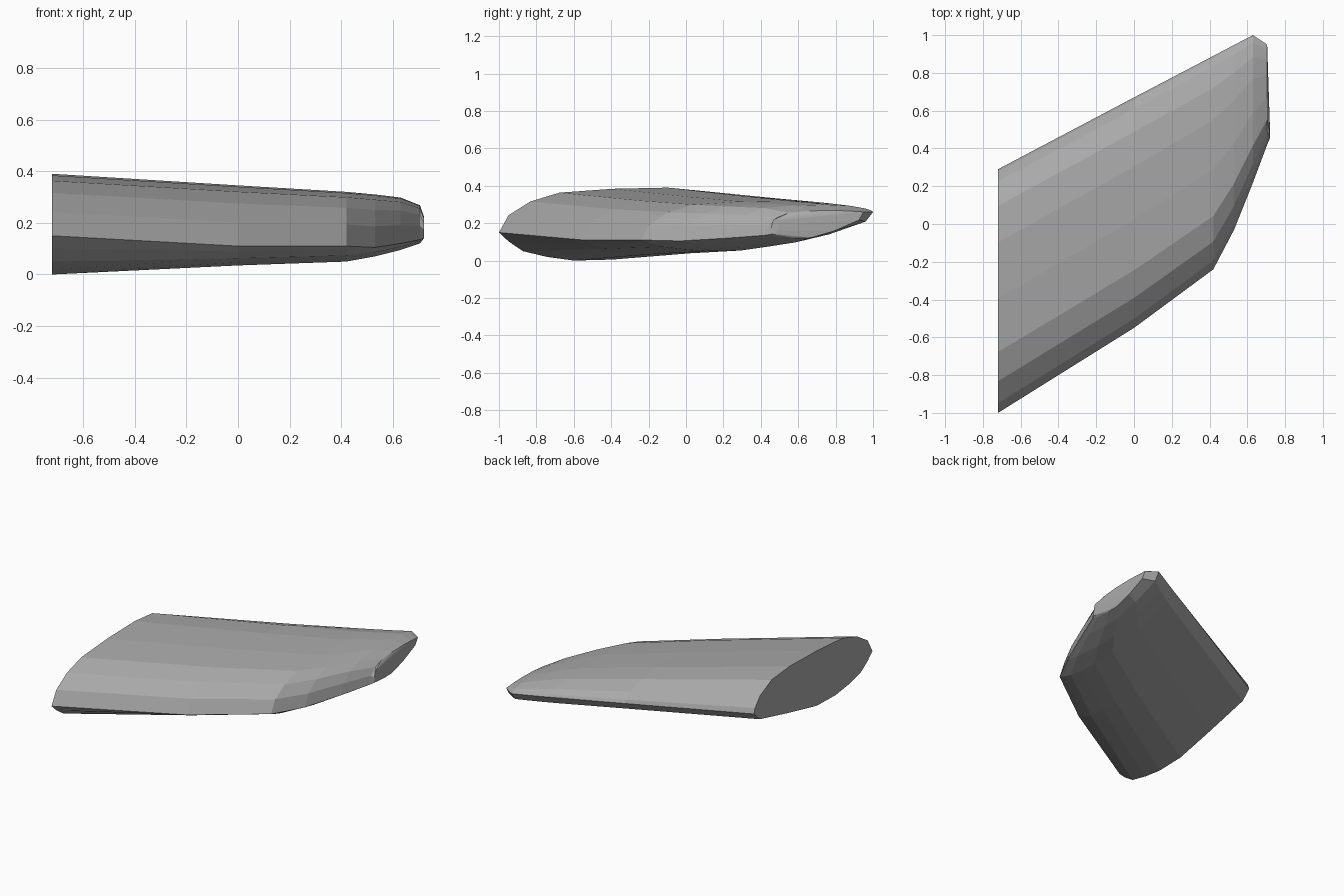
import bpy, bmesh

if "Cube" in bpy.data.objects:
    bpy.data.objects.remove(bpy.data.objects["Cube"])

grey = bpy.data.materials.new("plain grey")
grey.use_nodes = True
colour = (0.4, 0.4, 0.4, 1)
grey.diffuse_color = colour
grey.node_tree.nodes["Principled BSDF"].inputs["Base Color"].default_value = colour

# Section profile: position along the chord, share of upper or lower thickness
upper = [(0.04, 0.38), (0.13, 0.68), (0.25, 0.88), (0.47, 0.97), (0.7, 1),
         (0.85, 0.9), (0.95, 0.55), (0.99, 0.2)]
lower = [(0.95, 0.28), (0.7, 0.63), (0.47, 0.97), (0.31, 1), (0.2, 0.88),
         (0.1, 0.68), (0.04, 0.33)]

# Stations: x, leading y and z, trailing y and z, top z, bottom z
stations = [
    (-0.72, -1, 0.15, 0.29, 0.21, 0.39, 0),
    (0, -0.55, 0.11, 0.67, 0.235, 0.345, 0.035),
    (0.42, -0.24, 0.11, 0.89, 0.25, 0.32, 0.05),
    (0.53, -0.03, 0.105, 0.948, 0.255, 0.31, 0.07),
    (0.63, 0.22, 0.12, 1, 0.26, 0.298, 0.095),
    (0.705, 0.42, 0.135, 0.95, 0.26, 0.268, 0.12),
    (0.72, 0.455, 0.14, 0.5, 0.215, 0.225, 0.14),
]


def section(bm, x, y0, z0, y1, z1, top, bottom):
    """One closed ring of the wing."""
    def point(t, share, limit):
        base = z0 + (z1 - z0) * t
        return bm.verts.new((x, y0 + (y1 - y0) * t, base + share * (limit - base)))
    return ([point(0, 0, top)] + [point(t, s, top) for t, s in upper]
            + [point(1, 0, top)] + [point(t, s, bottom) for t, s in lower])


# Swept wing, lofted from the root to the clipped tip
bm = bmesh.new()
rings = [section(bm, *s) for s in stations]
for a, b in zip(rings, rings[1:]):
    for i in range(len(a)):
        j = (i + 1) % len(a)
        bm.faces.new((a[i], a[j], b[j], b[i]))
bm.faces.new(rings[0])
bm.faces.new(rings[-1])
bmesh.ops.recalc_face_normals(bm, faces=bm.faces)
mesh = bpy.data.meshes.new("wing_panel")
bm.to_mesh(mesh)
bm.free()
mesh.materials.append(grey)
wing = bpy.data.objects.new("wing_panel", mesh)
bpy.context.collection.objects.link(wing)
